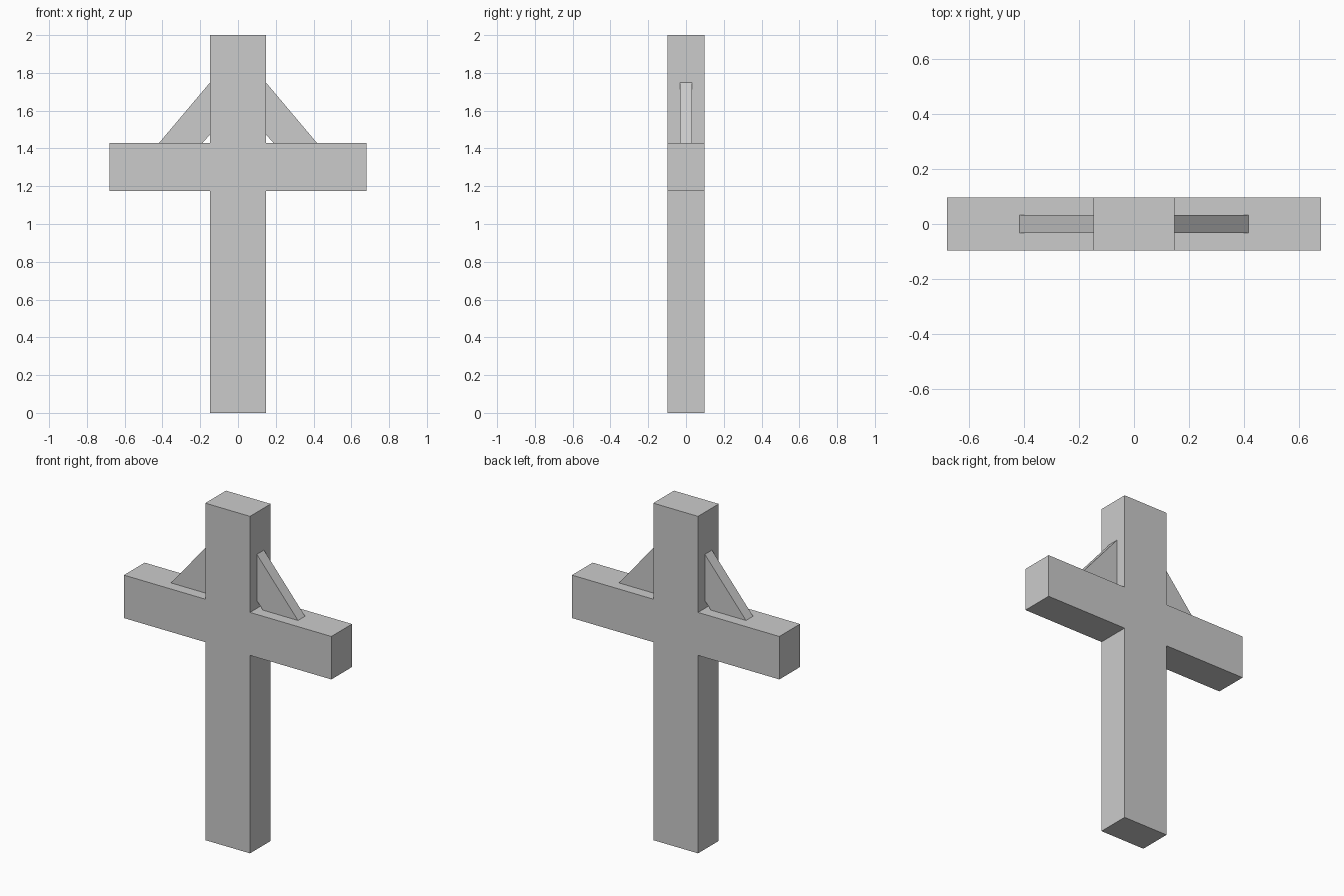
import bpy
import bmesh

cube = bpy.data.objects.get("Cube")
if cube:
    bpy.data.objects.remove(cube, do_unlink=True)

# Single grey finish
grey = bpy.data.materials.new("plain_grey")
grey.use_nodes = True
colour = (0.6, 0.6, 0.6, 1)
grey.diffuse_color = colour
grey.node_tree.nodes["Principled BSDF"].inputs["Base Color"].default_value = colour


def prism(name, outline, half_depth):
    """Extrude an x-z outline symmetrically along y."""
    bm = bmesh.new()
    face = bm.faces.new([bm.verts.new((x, -half_depth, z)) for x, z in outline])
    extruded = bmesh.ops.extrude_face_region(bm, geom=[face])["geom"]
    moved = [v for v in extruded if isinstance(v, bmesh.types.BMVert)]
    bmesh.ops.translate(bm, verts=moved, vec=(0, 2 * half_depth, 0))
    bmesh.ops.recalc_face_normals(bm, faces=bm.faces)
    mesh = bpy.data.meshes.new(name)
    bm.to_mesh(mesh)
    bm.free()
    mesh.materials.append(grey)
    obj = bpy.data.objects.new(name, mesh)
    bpy.context.collection.objects.link(obj)
    return obj


# Dimensions shared by the beams
POST, ARM, DEPTH = 0.147, 0.681, 0.097
LOW, HIGH = 1.175, 1.43

# Upright and crossbar meet as one continuous body
half = [(POST, 0), (POST, LOW), (ARM, LOW), (ARM, HIGH), (POST, HIGH), (POST, 2)]
prism("cross_body", half + [(-x, z) for x, z in reversed(half)], DEPTH)

# Diagonal braces, ends slightly sunk into the beams
brace = [(0.127, 1.774), (0.434, 1.41), (0.204, 1.41), (0.127, 1.498)]
for side, sign in (("left", 1), ("right", -1)):
    prism(side + "_brace", [(sign * x, z) for x, z in brace], 0.033)
